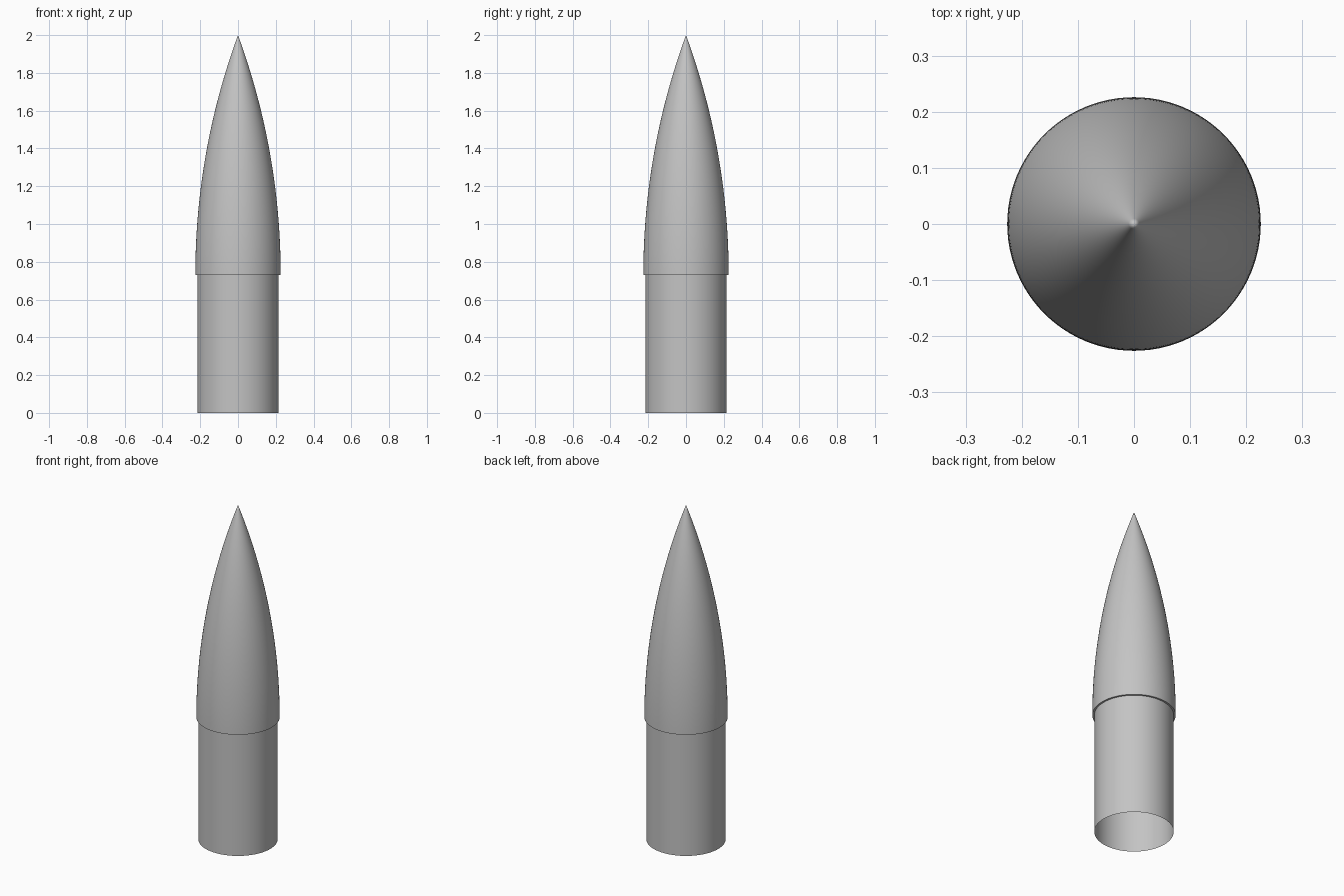
import bpy, math
from mathutils import Vector

if "Cube" in bpy.data.objects:
    bpy.data.objects.remove(bpy.data.objects["Cube"], do_unlink=True)

SEGMENTS = 96
HEIGHT = 2.0
BASE_Z = 0.73            # where the nose meets the shoulder
NOSE_R = 0.226
SHOULDER_R = 0.215

grey = bpy.data.materials.new("Plain grey")
grey.use_nodes = True
colour = (0.55, 0.55, 0.55, 1.0)
grey.diffuse_color = colour
grey.node_tree.nodes["Principled BSDF"].inputs["Base Color"].default_value = colour


def lathe(name, profile):
    """Spin a (radius, z) profile about z; zero radius makes a single pole."""
    verts, faces, rings = [], [], []
    for r, z in profile:
        start = len(verts)
        count = SEGMENTS if r > 0 else 1
        for i in range(count):
            a = math.tau * i / SEGMENTS
            verts.append(Vector((r * math.cos(a), r * math.sin(a), z)))
        rings.append([start + i % count for i in range(SEGMENTS + 1)])
    for low, high in zip(rings, rings[1:]):
        for i in range(SEGMENTS):
            quad = [low[i], low[i + 1], high[i + 1], high[i]]
            faces.append(list(dict.fromkeys(quad)))
    mesh = bpy.data.meshes.new(name)
    mesh.from_pydata(verts, [], faces)
    mesh.materials.append(grey)
    obj = bpy.data.objects.new(name, mesh)
    bpy.context.collection.objects.link(obj)
    bpy.ops.object.select_all(action="DESELECT")
    obj.select_set(True)
    bpy.context.view_layer.objects.active = obj
    bpy.ops.object.shade_smooth_by_angle(angle=math.radians(30))
    return obj


# Tangent ogive: a circular arc that leaves the base vertically
length = HEIGHT - BASE_Z
arc_r = (NOSE_R ** 2 + length ** 2) / (2 * NOSE_R)
STEPS = 48
ogive = []
for i in range(STEPS):
    h = length * i / STEPS
    ogive.append((math.sqrt(arc_r ** 2 - h ** 2) + NOSE_R - arc_r, BASE_Z + h))
ogive.append((0, HEIGHT))

# Nose shell with the small lip under its base
lathe("nose_cone", [(SHOULDER_R, BASE_Z)] + ogive)

# Hollow shoulder sleeve, open at the bottom
lathe("shoulder_tube", [(SHOULDER_R, 0), (SHOULDER_R, BASE_Z)])
